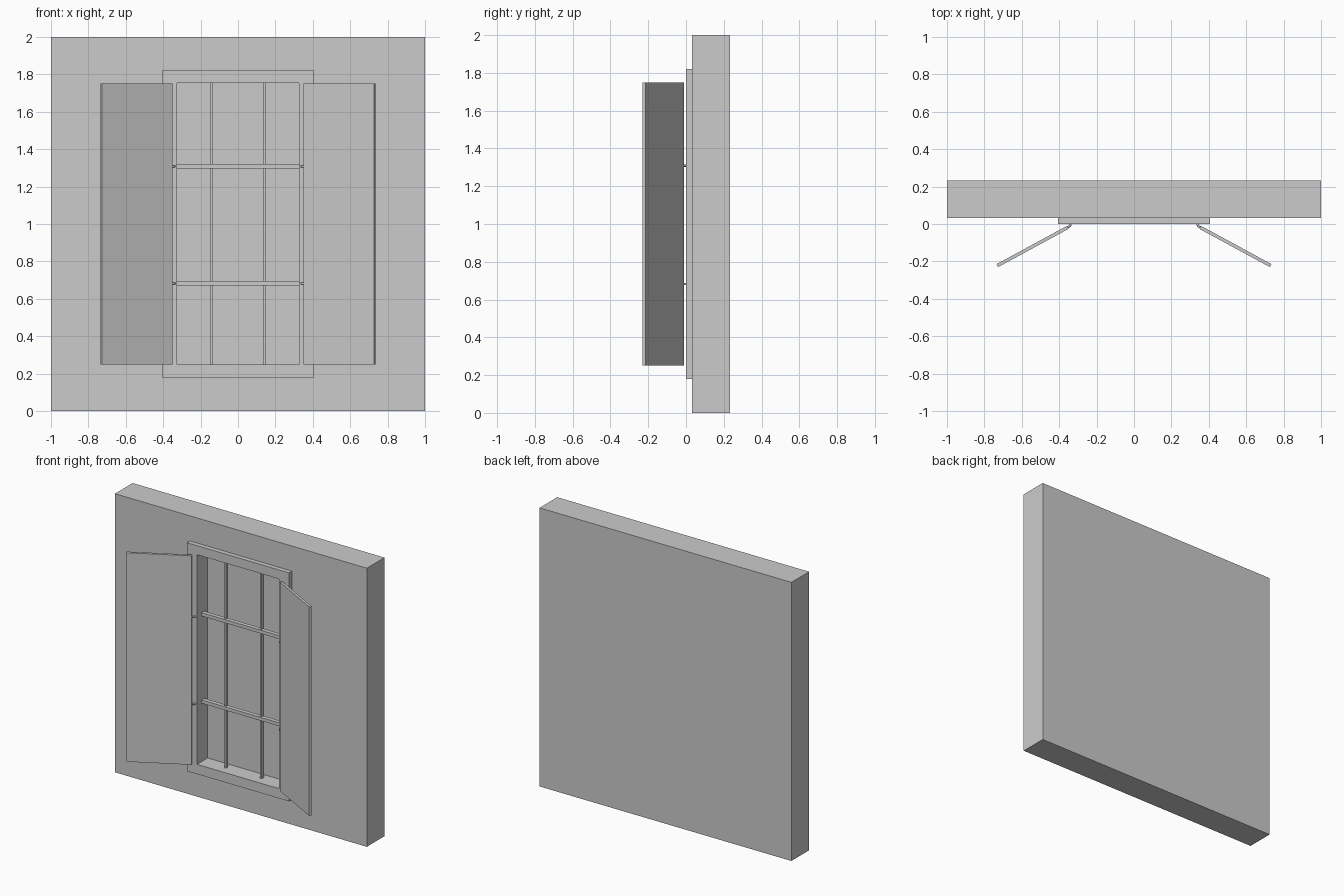
import bpy, bmesh, math

if "Cube" in bpy.data.objects:
    bpy.data.objects.remove(bpy.data.objects["Cube"])


def finish(bm, name):
    bmesh.ops.recalc_face_normals(bm, faces=bm.faces)
    me = bpy.data.meshes.new(name)
    bm.to_mesh(me)
    bm.free()
    ob = bpy.data.objects.new(name, me)
    bpy.context.collection.objects.link(ob)
    return ob


def box(name, x, y, z):
    bm = bmesh.new()
    bmesh.ops.create_cube(bm, size=1)
    for v in bm.verts:
        v.co = [(a + b) / 2 + c * (b - a) for c, (a, b) in zip(v.co, (x, y, z))]
    return finish(bm, name)


def rect_loft(name, loops, ring):
    """Join rectangles (half width, z low, z high, y); close as a ring or cap both ends."""
    bm = bmesh.new()
    rings = [[bm.verts.new(p) for p in ((-w, y, a), (w, y, a), (w, y, b), (-w, y, b))]
             for w, a, b, y in loops]
    pairs = list(zip(rings, rings[1:]))
    if ring:
        pairs.append((rings[-1], rings[0]))
    else:
        bm.faces.new(rings[0])
        bm.faces.new(rings[-1])
    for r, s in pairs:
        for i in range(4):
            j = (i + 1) % 4
            bm.faces.new((r[i], r[j], s[j], s[i]))
    return finish(bm, name)


# Opening shared by wall and casing
W, LOW, HIGH = 0.325, 0.25, 1.755
FRONT, BACK, DEPTH = 0.033, 0.233, 0.12

# Wall with a blind recess
rect_loft("wall", [(1, 0, 2, BACK), (1, 0, 2, FRONT),
                   (W, LOW, HIGH, FRONT), (W, LOW, HIGH, DEPTH)], False)

# Casing around the opening
rect_loft("window_casing", [(0.405, 0.18, 1.82, FRONT), (0.405, 0.18, 1.82, 0),
                            (W, LOW, HIGH, 0), (W, LOW, HIGH, FRONT)], True)

# Glazing bars
for i, x in enumerate((-0.143, 0.14)):
    box(f"vertical_bar_{i + 1}", (x - 0.006, x + 0.006), (0.06, 0.085), (LOW, HIGH))
for i, z in enumerate((0.682, 1.308)):
    box(f"horizontal_bar_{i + 1}", (-W, W), (0.05, 0.08), (z - 0.012, z + 0.012))

# Shutters swung open, with bent hinge pins
angle = math.radians(28.5)
for side, s in (("left", -1), ("right", 1)):
    shutter = box(f"{side}_shutter", (0, s * 0.428), (0, 0.018), (0.25, 1.75))
    shutter.location = (s * 0.35, -0.026, 0)
    shutter.rotation_euler.z = -s * angle
    for i, z in enumerate((0.682, 1.308)):
        cu = bpy.data.curves.new(f"{side}_hinge_{i + 1}", 'CURVE')
        cu.dimensions = '3D'
        cu.bevel_depth = 0.006
        cu.bevel_resolution = 2
        cu.use_fill_caps = True
        sp = cu.splines.new('POLY')
        path = ((0.339, 0.01), (0.340, -0.004), (0.345, -0.012), (0.358, -0.019))
        sp.points.add(len(path) - 1)
        for p, (x, y) in zip(sp.points, path):
            p.co = (s * x, y, z, 1)
        bpy.context.collection.objects.link(bpy.data.objects.new(cu.name, cu))
